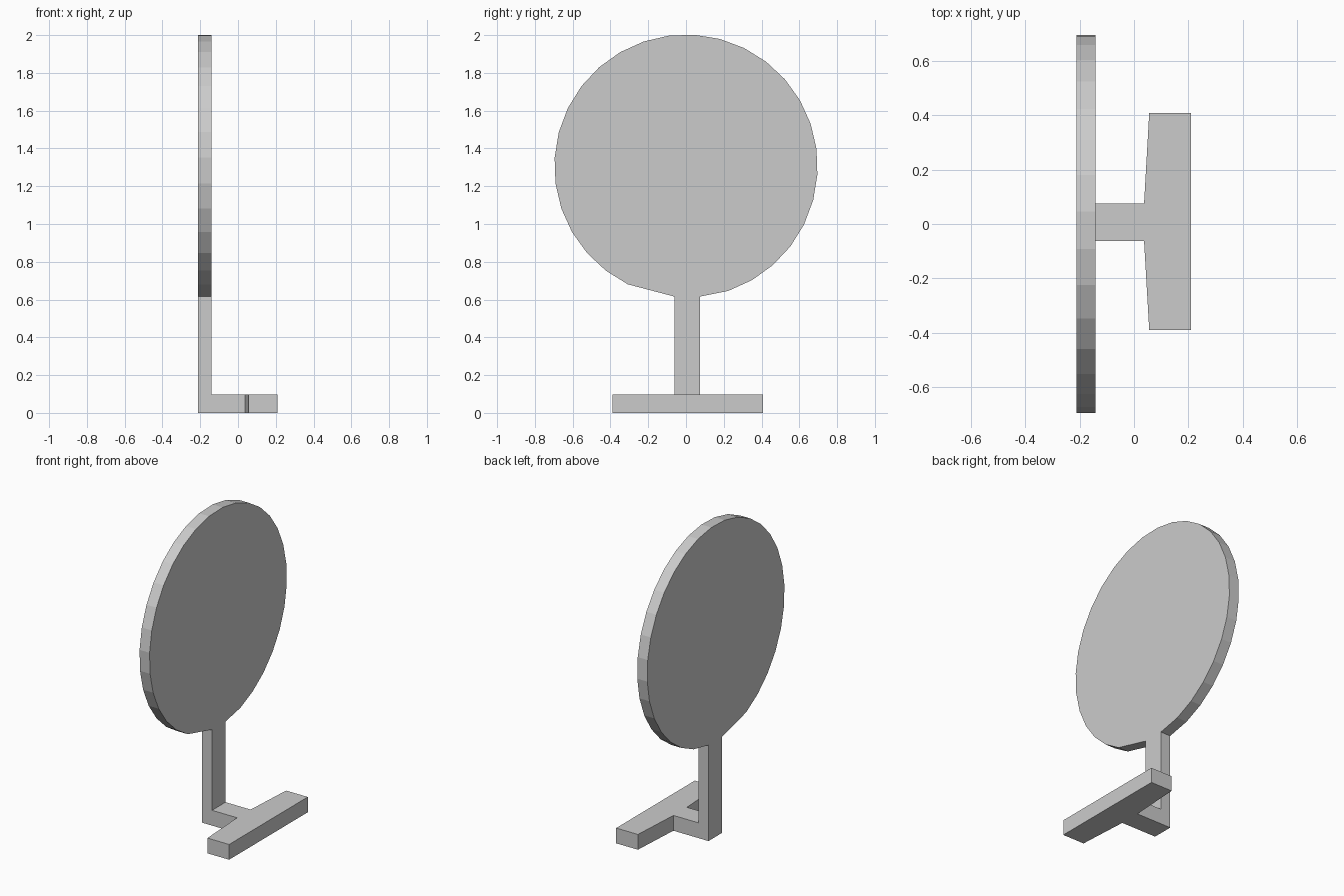
import bpy, bmesh
from math import cos, sin, tau
from mathutils import Vector

if "Cube" in bpy.data.objects:
    bpy.data.objects.remove(bpy.data.objects["Cube"])


def prism(name, outline, offset):
    """Extrude a closed flat outline along an offset vector."""
    bm = bmesh.new()
    face = bm.faces.new([bm.verts.new(p) for p in outline])
    res = bmesh.ops.extrude_face_region(bm, geom=[face], use_keep_orig=True)
    top = [v for v in res["geom"] if isinstance(v, bmesh.types.BMVert)]
    bmesh.ops.translate(bm, verts=top, vec=Vector(offset))
    bmesh.ops.recalc_face_normals(bm, faces=bm.faces)
    mesh = bpy.data.meshes.new(name)
    bm.to_mesh(mesh)
    bm.free()
    obj = bpy.data.objects.new(name, mesh)
    bpy.context.collection.objects.link(obj)
    return obj


X_BACK, X_FACE, X_TOE = -0.212, -0.141, 0.21
STEM_L, STEM_R = -0.062, 0.075
SIDES, RADIUS, CENTRE_Z = 32, 0.697, 1.306

# Round panel and stem: the lowest side of the disc runs straight into the stem
rim = []
for k in range(-6, 24 - 1):
    a = tau * k / SIDES - 0.065
    rim.append((X_BACK, RADIUS * cos(a), CENTRE_Z + RADIUS * sin(a)))
rim = [p for p in rim if not (p[2] < 0.7 and -0.1 < p[1] < 0.1)]
stem = [(X_BACK, STEM_L, 0.616), (X_BACK, STEM_L, 0),
        (X_BACK, STEM_R, 0), (X_BACK, STEM_R, 0.616)]
prism("disc_and_stem", rim + stem, (X_FACE - X_BACK, 0, 0))

# T-shaped foot with slightly tapered cross bar
foot = [(X_FACE, STEM_L), (0.037, STEM_L), (0.056, -0.39), (X_TOE, -0.39),
        (X_TOE, 0.408), (0.056, 0.408), (0.037, STEM_R), (X_FACE, STEM_R)]
prism("foot", [(x, y, 0) for x, y in foot], (0, 0, 0.098))
